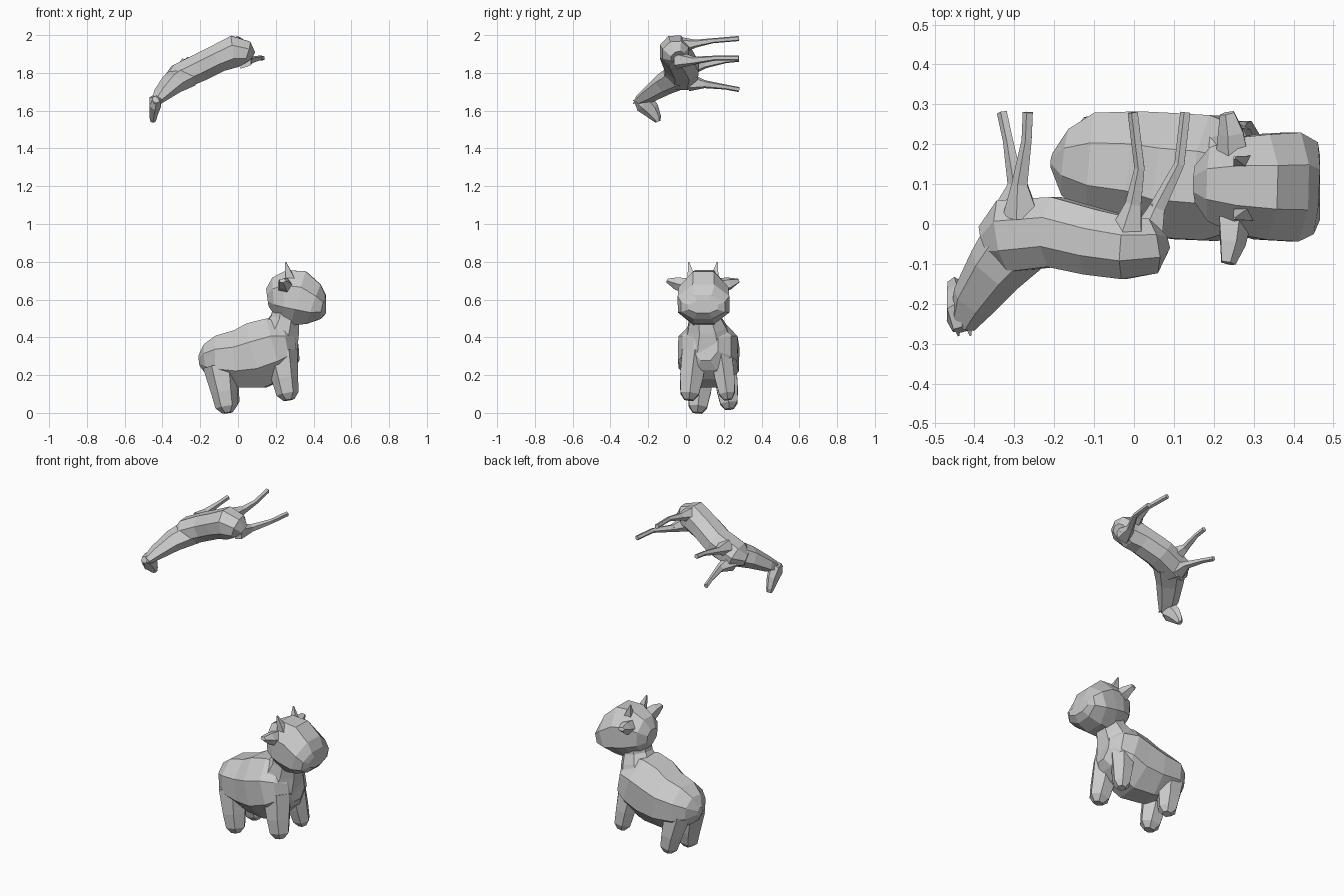
import bpy, bmesh, math
from mathutils import Vector


def loft(name, rings, ref=(0, 0, 1), sides=8, turn=0.5):
    """Skin low-poly rings (x, y, z, half size along ref, half size across)."""
    ref = Vector(ref)
    bm = bmesh.new()
    pts = [Vector(r[:3]) for r in rings]
    loops = []
    for i, r in enumerate(rings):
        t = (pts[min(i + 1, len(pts) - 1)] - pts[max(i - 1, 0)]).normalized()
        side = t.cross(ref).normalized()
        up = side.cross(t)
        ring = []
        for k in range(sides):
            a = 2 * math.pi * (k + turn) / sides
            ring.append(bm.verts.new(pts[i] + up * (math.sin(a) * r[3]) + side * (math.cos(a) * r[4])))
        loops.append(ring)
    for a, b in zip(loops, loops[1:]):
        for k in range(sides):
            j = (k + 1) % sides
            bm.faces.new((a[k], a[j], b[j], b[k]))
    bm.faces.new(loops[0])
    bm.faces.new(loops[-1])
    bmesh.ops.recalc_face_normals(bm, faces=bm.faces)
    me = bpy.data.meshes.new(name)
    bm.to_mesh(me)
    bm.free()
    ob = bpy.data.objects.new(name, me)
    bpy.context.collection.objects.link(ob)
    return ob


# --- Cow, facing +x, standing at the bottom ---
loft("cow_body", [
    (-0.205, .16, .275, .03, .02), (-0.17, .155, .28, .09, .09),
    (-0.11, .15, .285, .135, .14), (0.0, .14, .285, .165, .155),
    (0.10, .12, .305, .19, .17), (0.20, .115, .34, .18, .17),
    (0.27, .11, .355, .14, .14), (0.312, .105, .36, .09, .07)])
loft("cow_neck", [
    (0.20, .115, .36, .13, .15), (0.235, .11, .45, .10, .11),
    (0.25, .10, .50, .082, .09), (0.26, .10, .56, .08, .085)], ref=(1, 0, 0))
loft("cow_head", [
    (.155, .10, .61, .05, .05), (.19, .10, .615, .11, .10),
    (.25, .097, .617, .15, .13), (.32, .093, .607, .16, .143),
    (.40, .093, .575, .12, .148), (.45, .09, .56, .07, .125),
    (.467, .09, .56, .035, .085)])

# Ears and horns, mirrored about the head's middle
for s, side in ((-1, "left"), (1, "right")):
    my = .09
    loft("cow_ear_" + side, [
        (.25, my + s * .08, .67, .045, .045), (.245, my + s * .14, .685, .035, .035),
        (.235, my + s * .188, .70, .012, .02)], sides=5)
    loft("cow_horn_" + side, [
        (.275, my + s * .06, .71, .035, .03), (.252, my + s * .076, .798, .004, .004)],
        ref=(1, 0, 0), sides=4)

# Legs: hip, foot, radius
cow_legs = {
    "cow_rear_leg_left": ((-.095, .085, .25), (-.055, .06, 0), .07),
    "cow_rear_leg_right": ((-.085, .205, .25), (-.04, .23, .02), .065),
    "cow_front_leg_left": ((.225, .045, .32), (.268, .015, .068), .07),
    "cow_front_leg_right": ((.235, .185, .32), (.275, .222, .07), .06),
}
for name, (hip, foot, r) in cow_legs.items():
    h, f = Vector(hip), Vector(foot)
    loft(name, [(*h, r * 1.3, r * 1.1), (*h.lerp(f, .55), r, r),
                (*h.lerp(f, .87), r * .85, r * .8), (*f, r * .4, r * .4)],
         ref=(1, 0, 0), sides=6)

# --- Horse, lying on its side high up, legs toward +y ---
loft("horse_body", [
    (-.37, -.05, 1.76, .05, .035), (-.32, -.03, 1.775, .098, .075),
    (-.20, -.02, 1.83, .095, .08), (-.10, -.045, 1.88, .09, .08),
    (-.02, -.06, 1.913, .085, .092), (.04, -.055, 1.905, .075, .07),
    (.062, -.045, 1.885, .04, .04)], ref=(0, 1, 0))
loft("horse_neck", [
    (-.28, -.03, 1.785, .095, .07), (-.35, -.115, 1.74, .075, .058),
    (-.405, -.195, 1.685, .058, .04), (-.43, -.25, 1.652, .035, .025)],
    ref=(-.6, .8, 0), sides=6)
loft("horse_head", [
    (-.432, -.265, 1.66, .02, .025), (-.438, -.225, 1.645, .055, .036),
    (-.445, -.185, 1.605, .045, .028), (-.45, -.155, 1.56, .026, .02),
    (-.45, -.148, 1.542, .014, .014)], ref=(0, 1, 1), sides=6)
for s, side in ((-1, "left"), (1, "right")):
    loft("horse_ear_" + side, [
        (-.43 + s * .015, -.25, 1.66, .014, .014),
        (-.425 + s * .015, -.28, 1.645 + s * .008, .003, .003)], sides=4)

# Legs: thigh, knee, ankle, hoof
horse_legs = {
    "horse_front_leg_lower": ((-.31, .02, 1.75), (-.295, .10, 1.74), (-.315, .21, 1.725), (-.33, .28, 1.712)),
    "horse_front_leg_upper": ((-.28, .02, 1.83), (-.285, .10, 1.845), (-.268, .21, 1.865), (-.265, .28, 1.872)),
    "horse_hind_leg_upper": ((-.02, -.04, 1.945), (.0, .05, 1.955), (.015, .14, 1.97), (-.002, .28, 1.982)),
    "horse_hind_leg_lower": ((.03, -.05, 1.87), (.06, .04, 1.865), (.115, .15, 1.878), (.13, .28, 1.878)),
}
for name, joints in horse_legs.items():
    radii = (.05, .022, .014, .014)
    loft(name, [(*p, r, r) for p, r in zip(joints, radii)], sides=5)

# Tail tucked behind the rump
loft("horse_tail", [
    (.045, -.08, 1.89, .015, .02), (.062, -.03, 1.88, .016, .016),
    (.05, .05, 1.87, .006, .008)], sides=4)
